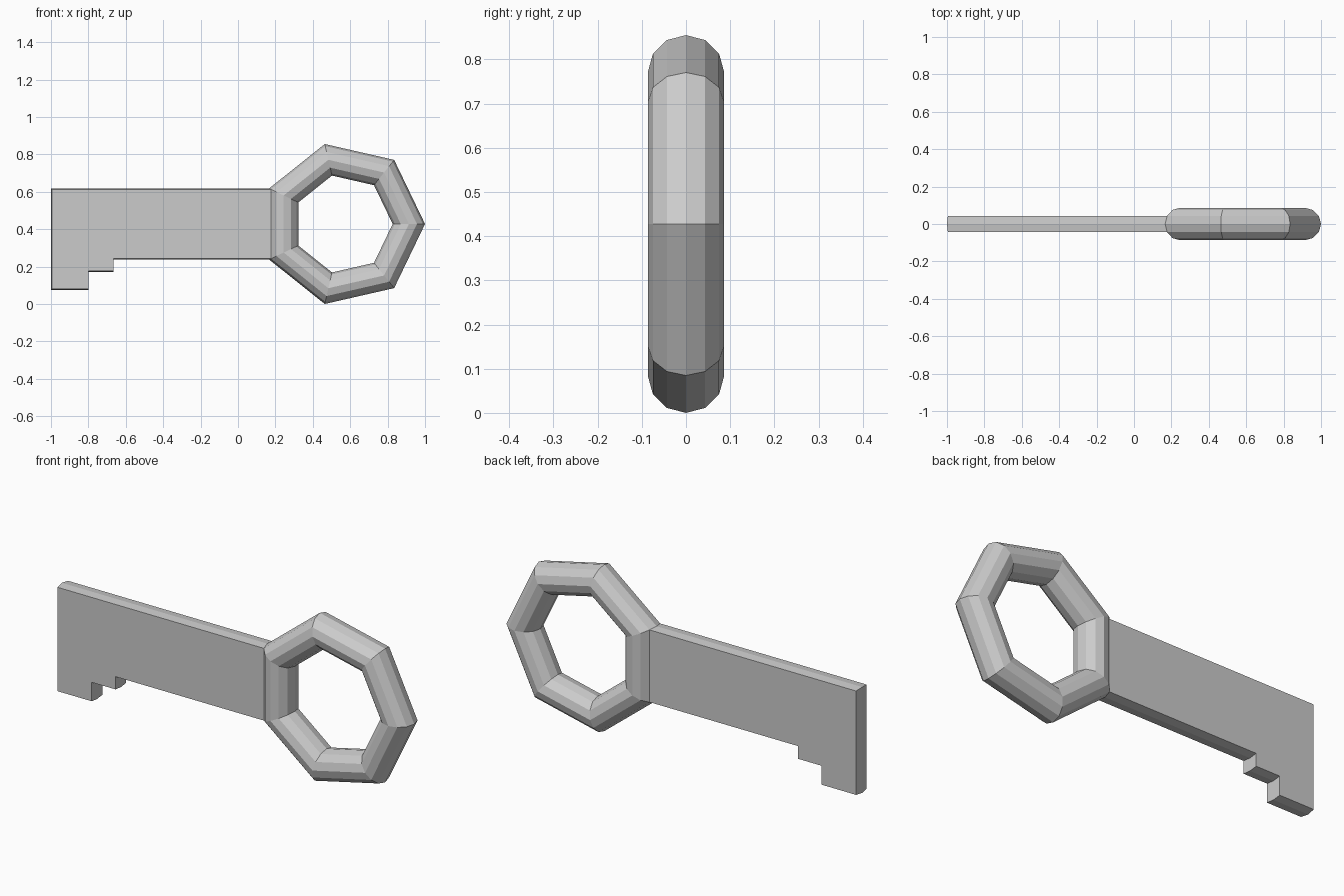
import bpy, bmesh
from math import radians, sin, cos, pi

cube = bpy.data.objects.get("Cube")
if cube:
    bpy.data.objects.remove(cube, do_unlink=True)

# Ring dimensions: seven straight sections with a twelve-sided tube
MAJOR, MINOR = 0.352, 0.0865
CX = 1 - MAJOR - MINOR
CZ = (MAJOR + MINOR) * sin(4 * pi / 7)

steel = bpy.data.materials.new("plain grey metal")
steel.use_nodes = True
grey = (0.6, 0.6, 0.6, 1)
steel.diffuse_color = grey
steel.node_tree.nodes["Principled BSDF"].inputs["Base Color"].default_value = grey

# Handle ring, opened where the blade grows out of it
bpy.ops.mesh.primitive_torus_add(major_segments=7, minor_segments=12,
                                 major_radius=MAJOR, minor_radius=MINOR,
                                 location=(CX, 0, CZ), rotation=(radians(90), 0, 0))
ring = bpy.context.object
ring.name = "handle_ring"
bpy.ops.object.transform_apply(location=True, rotation=True, scale=True)
ring.data.materials.append(steel)
bm = bmesh.new()
bm.from_mesh(ring.data)
joint = [f for f in bm.faces
         if f.calc_center_median().x < CX - MAJOR * 0.98
         and abs(f.calc_center_median().z - CZ) < 0.02
         and abs(f.calc_center_median().y) < MINOR * 0.45]
bmesh.ops.delete(bm, geom=joint, context='FACES')
bm.to_mesh(ring.data)
bm.free()


# Blade outline, from the joint along the top and back under the teeth
def outline(radius, inset):
    x = CX + radius * cos(6 * pi / 7)
    h = radius * sin(6 * pi / 7)
    top, low = CZ + h, CZ - h
    end = -1 + inset
    return [(x, top), (end, top), (end, 0.075 + inset), (-0.8, 0.075 + inset),
            (-0.8, 0.172 + inset), (-0.665, 0.172 + inset), (-0.665, low), (x, low)]


# Blade: two flat sides meeting a shallow ridge around the rim
half = MINOR * sin(pi / 6)
side_radius = MAJOR + MINOR * cos(pi / 6)
inset = (MAJOR + MINOR - side_radius) * sin(6 * pi / 7)
bm = bmesh.new()
layers = []
for y, radius, d in ((-half, side_radius, inset), (0, MAJOR + MINOR, 0),
                     (half, side_radius, inset)):
    layers.append([bm.verts.new((x, y, z)) for x, z in outline(radius, d)])
bm.faces.new(layers[0])
bm.faces.new(layers[2][::-1])
for a, b in zip(layers, layers[1:]):
    for i in range(len(a) - 1):
        bm.faces.new((a[i], b[i], b[i + 1], a[i + 1]))
bmesh.ops.recalc_face_normals(bm, faces=bm.faces)
mesh = bpy.data.meshes.new("key_blade")
bm.to_mesh(mesh)
bm.free()
# Keep the flat front side facing forwards
if mesh.polygons[0].normal.y > 0:
    mesh.flip_normals()
mesh.materials.append(steel)
blade = bpy.data.objects.new("key_blade", mesh)
bpy.context.collection.objects.link(blade)
